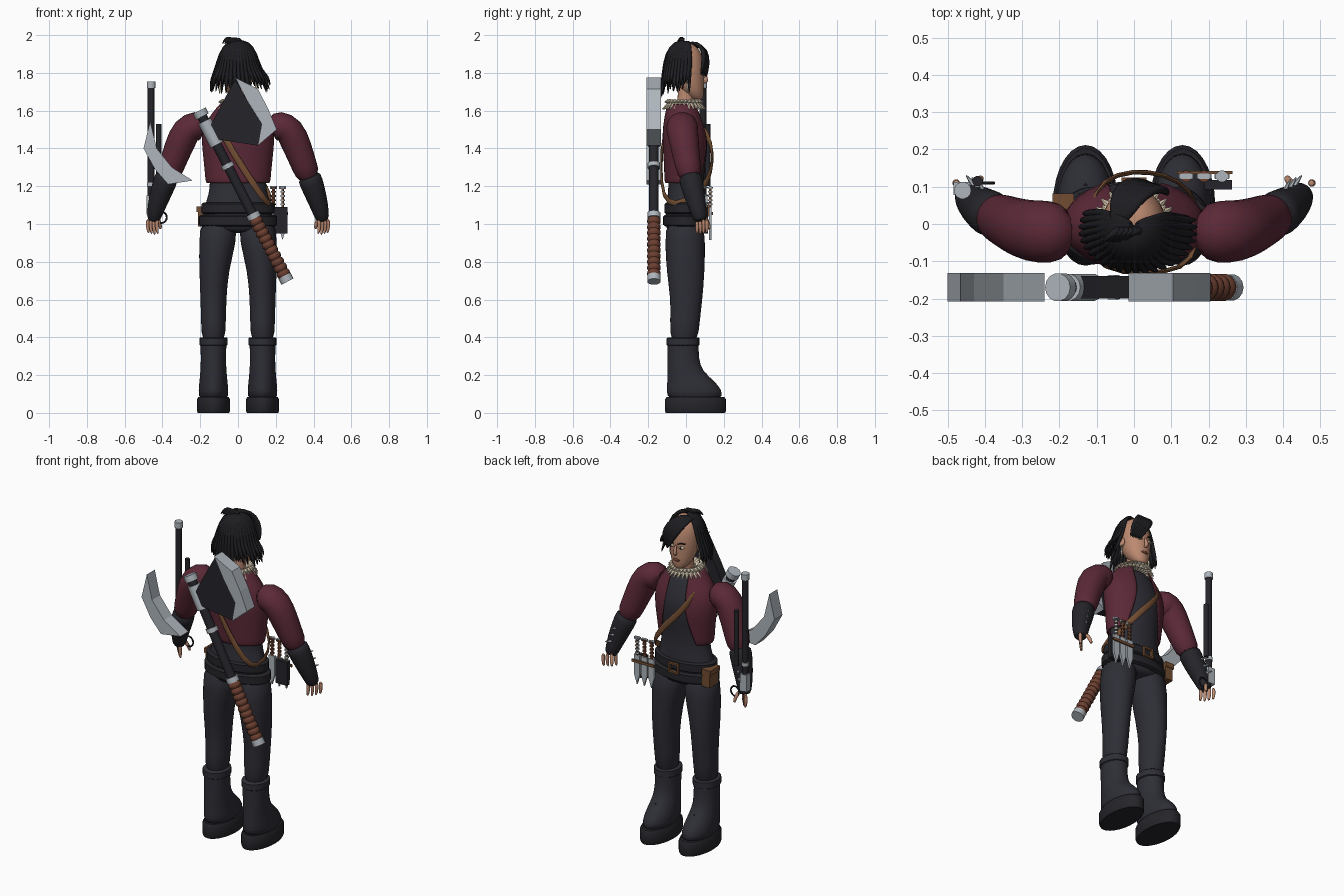
import bpy, bmesh, math, random
from mathutils import Vector, Matrix

random.seed(4)
if "Cube" in bpy.data.objects:
    bpy.data.objects.remove(bpy.data.objects["Cube"])


def material(name, r, g, b):
    m = bpy.data.materials.new(name)
    m.use_nodes = True
    m.diffuse_color = (r, g, b, 1)
    m.node_tree.nodes["Principled BSDF"].inputs["Base Color"].default_value = (r, g, b, 1)
    return m


HAIR = material("black hair", .012, .012, .015)
CLOTH = material("charcoal cloth", .027, .027, .037)
LEATHER = material("dark leather", .018, .018, .023)
MAROON = material("maroon jacket", .105, .022, .038)
SKIN = material("tan skin", .5, .25, .16)
STEEL = material("light steel", .42, .46, .5)
BROWN = material("brown leather", .17, .075, .032)
GRIP = material("red brown grip", .15, .05, .03)
CREAM = material("cream feather", .65, .56, .42)


def finish(name, bm, mat, smooth=True, subdiv=0, thick=0):
    bmesh.ops.recalc_face_normals(bm, faces=bm.faces)
    mesh = bpy.data.meshes.new(name)
    bm.to_mesh(mesh)
    bm.free()
    mesh.materials.append(mat)
    if smooth:
        mesh.shade_smooth()
        mesh.set_sharp_from_angle(angle=math.radians(45 if not subdiv else 80))
    ob = bpy.data.objects.new(name, mesh)
    bpy.context.scene.collection.objects.link(ob)
    if thick:
        ob.modifiers.new("thickness", 'SOLIDIFY').thickness = thick
    if subdiv:
        mod = ob.modifiers.new("smooth", 'SUBSURF')
        mod.levels = mod.render_levels = subdiv
    return ob


def bridge(bm, rings, closed=True):
    rings = [[bm.verts.new(p) for p in ring] for ring in rings]
    n = len(rings[0])
    for a, b in zip(rings, rings[1:]):
        for i in range(n if closed else n - 1):
            j = (i + 1) % n
            bm.faces.new((a[i], a[j], b[j], b[i]))
    if closed:
        bm.faces.new(rings[0])
        bm.faces.new(rings[-1])


# rows are height, centre x, centre y, radius x, radius y and an optional front gap
def loft(bm, rows, seg=20):
    rings = []
    for z, cx, cy, rx, ry, *gap in rows:
        start = math.pi / 2 + (gap[0] if gap else 0)
        span = math.tau - 2 * (gap[0] if gap else 0)
        steps = seg - 1 if gap else seg
        angles = [start + span * i / steps for i in range(seg)]
        rings.append([(cx + rx * math.cos(a), cy + ry * math.sin(a), z) for a in angles])
    bridge(bm, rings, closed=len(rows[0]) == 5)


def tube(bm, pts, radii, seg=8, flat=1, ref=(0, 1, 0)):
    pts, ref, rings = [Vector(p) for p in pts], Vector(ref), []
    for i, p in enumerate(pts):
        t = (pts[min(i + 1, len(pts) - 1)] - pts[max(i - 1, 0)]).normalized()
        side = t.cross(ref).normalized()
        up = side.cross(t)
        r = radii[i] if isinstance(radii, (list, tuple)) else radii
        rings.append([p + side * r * math.cos(a) + up * r * flat * math.sin(a)
                      for a in (math.tau * k / seg for k in range(seg))])
    bridge(bm, rings)


def ball(bm, centre, size, seg=20):
    mat = Matrix.Translation(centre) @ Matrix.Diagonal((*size, 1))
    bmesh.ops.create_uvsphere(bm, u_segments=seg, v_segments=seg // 2 + 2, radius=1, matrix=mat)


def box(bm, centre, size):
    bmesh.ops.create_cube(bm, size=1, matrix=Matrix.Translation(centre) @ Matrix.Diagonal((*size, 1)))


def prism(bm, outline, y0, y1):
    bridge(bm, [[(x, y, z) for x, z in outline] for y in (y0, y1)])


def make(name, mat, fn, *args, smooth=True, subdiv=0, thick=0, **kw):
    bm = bmesh.new()
    fn(bm, *args, **kw)
    return finish(name, bm, mat, smooth, subdiv, thick)


# Legs, boots and arms, one set per side
for s, side in ((1, "left"), (-1, "right")):
    c = s * .13
    make(side + "_trouser_leg", CLOTH, loft, [
        (1.04, s * .1, -.005, .1, .1), (.9, s * .108, -.005, .1, .108), (.75, s * .128, -.002, .078, .102),
        (.6, c, .003, .069, .085), (.5, c, -.005, .067, .08), (.35, c, -.012, .063, .075)], subdiv=1)
    make(side + "_boot", CLOTH, loft, [
        (.06, c, .048, .08, .15), (.12, c, .045, .08, .15), (.17, c, .025, .075, .125),
        (.22, c, -.005, .07, .095), (.28, c, -.015, .067, .083), (.38, c, -.015, .07, .083),
        (.4, c, -.015, .071, .085), (.4, c, -.015, .06, .07)], subdiv=1)
    make(side + "_boot_sole", LEATHER, loft, [
        (0, c, .05, .083, .157), (.012, c, .05, .088, .162), (.07, c, .05, .088, .162), (.085, c, .05, .08, .152)], seg=28)
    make(side + "_boot_cuff", CLOTH, loft, [
        (.355, c, -.015, .068, .08), (.36, c, -.015, .074, .087), (.395, c, -.015, .074, .087), (.4, c, -.015, .068, .08)])
    bm = bmesh.new()
    for i in range(5):
        z, y = .2 + .035 * i, .1 - .035 * min(i, 1) - .005 * i
        tube(bm, [(c - .035, y - .02, z), (c, y + .005, z + .008), (c + .035, y - .02, z)], .005, 6, ref=(0, 0, 1))
    finish(side + "_boot_laces", bm, LEATHER)

    make(side + "_sleeve", MAROON, tube, [
        (s * .17, -.02, 1.5), (s * .225, -.022, 1.525), (s * .275, -.02, 1.5), (s * .318, -.005, 1.4),
        (s * .35, .01, 1.31), (s * .38, .025, 1.235)], [.07, .088, .086, .077, .07, .064], 14, subdiv=1)
    make(side + "_gauntlet", LEATHER, tube, [
        (s * .372, .02, 1.26), (s * .385, .027, 1.23), (s * .42, .05, 1.13), (s * .44, .068, 1.06),
        (s * .45, .082, 1.01)], [.062, .066, .055, .043, .035], 14, subdiv=1)
    bm = bmesh.new()
    for i in range(4):
        x, y = s * (.428 + .016 * i), .058 + .017 * i
        tube(bm, [(x, y, 1.03), (x + s * .003, y + .002, .985), (x - s * .004, y, .94 + .005 * abs(i - 1))], [.012, .011, .007], 8)
    tube(bm, [(s * .43, .1, 1.04), (s * .412, .12, 1.0), (s * .41, .125, .97)], [.013, .011, .008], 8)
    finish(side + "_fingers", bm, SKIN, subdiv=1)
    bm = bmesh.new()
    for i in range(3):
        z, x = 1.19 - .04 * i, s * (.4 + .015 * i)
        tube(bm, [(x, .08 + .012 * i, z), (x + s * .02, .12 + .005 * i, z + .005)], [.009, .002], 6, ref=(0, 0, 1))
    finish(side + "_gauntlet_spikes", bm, STEEL)
    # Facial details and earring
    make(side + "_eye", CREAM, ball, (s * .034, .091, 1.795), (.018, .01, .008), 12)
    make(side + "_iris", LEATHER, ball, (s * .034, .099, 1.795), (.007, .004, .007), 10)
    make(side + "_eyebrow", HAIR, tube, [(s * .015, .1, 1.815), (s * .035, .1, 1.824), (s * .055, .085, 1.82)], .004, 6, ref=(0, 0, 1))
    make(side + "_ear", SKIN, ball, (s * .086, .0, 1.79), (.012, .02, .03), 12)
    make(side + "_earring", CREAM, tube, [(s * .093, .01, 1.77), (s * .097, .01, 1.72), (s * .097, .01, 1.69)], [.003, .007, .002], 6)

# Torso and jacket
make("shirt_and_hips", CLOTH, loft, [
    (.95, 0, -.005, .13, .09), (.99, 0, -.005, .195, .108), (1.08, 0, -.003, .185, .105), (1.16, 0, 0, .155, .097),
    (1.23, 0, 0, .148, .092), (1.34, 0, 0, .162, .107), (1.43, 0, .002, .175, .118), (1.52, 0, -.008, .17, .105),
    (1.59, 0, -.012, .12, .08), (1.63, 0, -.01, .06, .06)], subdiv=1)
make("open_jacket", MAROON, loft, [
    (1.215, 0, -.005, .168, .106, .75), (1.23, 0, -.005, .174, .11, .72), (1.33, 0, 0, .182, .117, .5), (1.43, 0, 0, .195, .127, .36),
    (1.52, 0, -.008, .19, .115, .33), (1.59, 0, -.015, .135, .095, .45), (1.64, 0, -.015, .095, .085, .6)], seg=26, subdiv=1, thick=.01)
for name, z, rx, ry in (("hip_belt", 1.02, .207, .118), ("waist_belt", 1.085, .194, .112)):
    make(name, LEATHER, loft, [(z - .032, 0, -.003, rx - .012, ry - .01), (z - .024, 0, -.003, rx, ry),
                               (z + .02, 0, -.003, rx, ry), (z + .028, 0, -.003, rx - .012, ry - .01)], seg=32)
bm = bmesh.new()
for dx, dz, w, h in ((-.028, 0, .01, .05), (.028, 0, .01, .05), (0, .025, .066, .01), (0, -.025, .066, .01)):
    box(bm, (dx, .118, 1.07 + dz), (w, .014, h))
finish("belt_buckle", bm, BROWN, smooth=False)
make("belt_pouch", BROWN, box, (-.187, .035, 1.04), (.05, .085, .105), smooth=False)
make("pouch_flap", BROWN, box, (-.19, .035, 1.078), (.058, .093, .03), smooth=False)
make("shoulder_strap", BROWN, tube, [
    (-.13, -.03, 1.6), (-.11, .09, 1.52), (-.05, .137, 1.42), (.04, .143, 1.33), (.12, .12, 1.23), (.175, .06, 1.15),
    (.175, -.06, 1.09), (.13, -.125, 1.14), (.03, -.132, 1.29), (-.09, -.128, 1.48), (-.13, -.03, 1.6)], .007, 8, flat=2.8, ref=(0, 0, 1), subdiv=1)

# Head, neck and feather collar
make("neck", SKIN, loft, [(1.58, 0, -.01, .05, .05), (1.66, 0, 0, .043, .045), (1.74, 0, .01, .045, .05)])
make("head", SKIN, loft, [
    (1.655, 0, .06, .02, .02), (1.665, 0, .055, .036, .036), (1.7, 0, .036, .064, .06), (1.76, 0, .015, .08, .082),
    (1.82, 0, .008, .086, .09), (1.89, 0, 0, .084, .09), (1.935, 0, -.002, .062, .068), (1.957, 0, -.003, .025, .03)], subdiv=1)
make("nose", SKIN, tube, [(0, .094, 1.81), (0, .106, 1.775), (0, .11, 1.757), (0, .09, 1.747)], [.007, .01, .014, .008], 8, ref=(1, 0, 0), subdiv=1)
make("lips", GRIP, ball, (0, .09, 1.715), (.023, .011, .009), 12)
bm = bmesh.new()
for layer in range(2):
    for i in range(26):
        a = math.tau * (i + layer / 2) / 26
        d = Vector((math.cos(a), math.sin(a), 0))
        base = Vector((0, -.01, 1.62 + .018 * layer)) + d * .05
        tube(bm, [base, base + d * .035 + Vector((0, 0, .012)), base + d * (.065 - .012 * layer) + Vector((0, 0, -.012 + .02 * layer))],
             [.008, .013, .003], 6, ref=(-d.y, d.x, 0))
finish("feather_collar", bm, CREAM)

# Hair: locks falling from the crown, a swept fringe and a small top tuft
bm = bmesh.new()
for layer in range(2):
    count = 24
    for i in range(count):
        a = math.radians(-202 + 224 * (i + layer / 2) / count)
        x, y = math.cos(a), math.sin(a)
        out, low = 1 - .08 * layer, 1.655 + random.uniform(0, .06) + .035 * abs(x)
        tube(bm, [(0, 0, 1.965), (.055 * x, .06 * y, 1.968), (.096 * x, -.005 + .1 * y, 1.9),
                  (.118 * x * out, -.01 + .107 * y * out, 1.81), ((.15 * x + .008) * out, -.015 + .115 * y * out, low + .05),
                  ((.16 * x + .012) * out, -.015 + .118 * y * out, low)],
             [.006, .008, .011, .012, .01, .002], 6, flat=1.1, ref=(-y, x, 0))
finish("hair_locks", bm, HAIR, subdiv=1)
bm = bmesh.new()
for i in range(7):
    k = i / 6
    tube(bm, [(-.05 + .02 * k, -.03 + .03 * k, 1.95), (-.055 + .055 * k, .055, 1.965 - .01 * (1 - k)),
              (-.035 + .085 * k, .108 - .01 * k, 1.92), (.01 + .075 * k, .117 - .025 * k, 1.85),
              (.055 + .035 * k, .107 - .03 * k, 1.77 + .015 * k)], [.008, .014, .016, .014, .003], 6, flat=1.3, ref=(1, 0, 0))
finish("swept_fringe", bm, HAIR, subdiv=1)
bm = bmesh.new()
for i in range(5):
    x = .012 * (i - 2)
    tube(bm, [(x, -.02, 1.95), (x - .02, -.015, 1.985), (x - .04, -.03, 1.985 - .004 * i), (x - .06, -.05, 1.95)], [.012, .014, .012, .003], 6)
finish("top_tuft", bm, HAIR, subdiv=1)

# Great axe slung across the back
TOP, END = Vector((-.205, -.17, 1.6)), Vector((.262, -.17, .695))


def haft(name, mat, a, b, radius):
    make(name, mat, tube, [TOP.lerp(END, a), TOP.lerp(END, b)], radius, 14)


haft("axe_haft", LEATHER, .03, .62, .026)
haft("axe_top_cap", STEEL, 0, .035, .038)
haft("axe_socket", STEEL, .06, .2, .037)
haft("axe_upper_ring", STEEL, .31, .335, .034)
haft("axe_middle_ring", STEEL, .6, .63, .036)
haft("axe_pommel", STEEL, .965, 1, .036)
steps = 40
make("axe_grip", GRIP, tube, [TOP.lerp(END, .63 + .34 * i / steps) for i in range(steps + 1)],
     [.029 + .008 * abs(math.sin(math.pi * i / 4)) for i in range(steps + 1)], 14)
inner = [(.05, 1.65), (.125, 1.53), (.105, 1.415)]
make("axe_cheek", LEATHER, prism, [(-.015, 1.765), *inner, (-.155, 1.455), (-.145, 1.52), (-.095, 1.62)], -.2, -.14, smooth=False)
make("axe_near_edge", STEEL, prism, [(-.015, 1.775), (.105, 1.715), (.16, 1.61), (.205, 1.5), *inner[::-1]], -.208, -.132, smooth=False)
make("axe_far_edge", STEEL, prism, [(-.465, 1.545), (-.5, 1.4), (-.44, 1.29), (-.37, 1.21), (-.24, 1.23), (-.35, 1.3), (-.43, 1.4)], -.208, -.132, smooth=False)

# Long firearm held by the right hand
for name, mat, x, y, low, high, r in (
        ("gun_barrel", LEATHER, -.46, .09, 1.13, 1.74, .018), ("gun_muzzle", STEEL, -.46, .09, 1.72, 1.755, .023),
        ("gun_magazine", LEATHER, -.42, .115, 1.2, 1.53, .014), ("gun_barrel_ring", STEEL, -.46, .09, 1.2, 1.22, .022)):
    make(name, mat, tube, [(x, y, low), (x, y, high)], r, 14)
make("gun_receiver", STEEL, box, (-.462, .095, 1.1), (.045, .035, .1), smooth=False)
make("gun_lever", LEATHER, tube, [(-.405 + .028 * math.cos(a), .11, 1.035 + .03 * math.sin(a))
                                  for a in (math.tau * i / 16 for i in range(17))], .005, 6)

# Throwing knives in their holder
make("knife_sheath", LEATHER, box, (.225, .105, 1.02), (.075, .025, .14), smooth=False)
make("knife_band", BROWN, box, (.19, .138, 1.055), (.15, .008, .016), smooth=False)
for i in range(3):
    x = .14 + .048 * i
    make(f"knife_blade_{i}", STEEL, prism, [(x - .02, 1.09), (x + .02, 1.09), (x + .02, .98), (x, .915), (x - .02, .98)], .122, .134, smooth=False)
    make(f"knife_handle_{i}", BROWN, tube, [(x, .128, 1.09), (x, .128, 1.185)], .007, 8)
    bm = bmesh.new()
    for k in range(5):
        z = 1.1 + .022 * k
        tube(bm, [(x, .128, z), (x, .128, z + .009)], .016 if k == 4 else .012, 10)
    finish(f"knife_rings_{i}", bm, STEEL if i == 2 else GRIP)
    make(f"knife_pommel_{i}", STEEL, box, (x, .128, 1.193), (.036, .014, .014), smooth=False)
